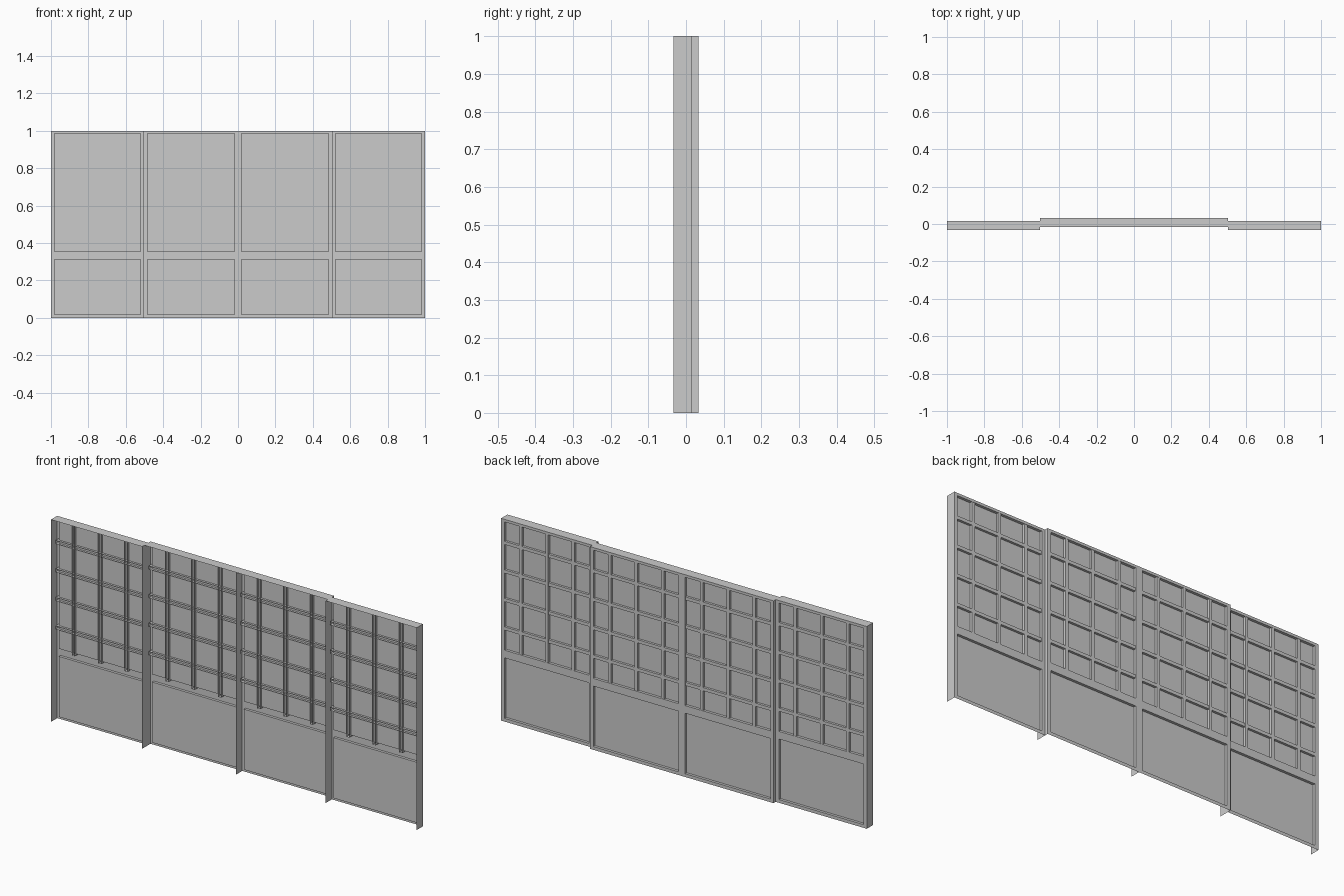
import bpy, bmesh

if "Cube" in bpy.data.objects:
    bpy.data.objects.remove(bpy.data.objects["Cube"])

DEPTH, RECESS, BAR_DEPTH = 0.049, 0.013, 0.025
STILE, BAR = 0.018, 0.016
ZS = [0.0, 0.016, 0.315, 0.353, 0.987, 1.0]


def finish(bm, name):
    bmesh.ops.remove_doubles(bm, verts=bm.verts, dist=1e-5)
    bmesh.ops.recalc_face_normals(bm, faces=bm.faces)
    me = bpy.data.meshes.new(name)
    bm.to_mesh(me)
    bm.free()
    ob = bpy.data.objects.new(name, me)
    bpy.context.collection.objects.link(ob)


def face(bm, *pts):
    bm.faces.new([bm.verts.new(p) for p in pts])


def back_quad(bm, xa, xb, za, zb, y):
    face(bm, (xb, y, za), (xa, y, za), (xa, y, zb), (xb, y, zb))


def walls(bm, xa, xb, za, zb, ya, yb, bottom=True):
    c = [(xa, za), (xa, zb), (xb, zb), (xb, za)]
    for k in range(4 if bottom else 3):
        (x0, z0), (x1, z1) = c[k], c[(k + 1) % 4]
        face(bm, (x0, ya, z0), (x1, ya, z1), (x1, yb, z1), (x0, yb, z0))


def panel(tag, x0, x1, yb):
    # door shell: rear frame with two recessed panes, open at front and bottom
    bm = bmesh.new()
    xs = [x0, x0 + STILE, x1 - STILE, x1]
    for i in range(3):
        for j in range(5):
            cell = (xs[i], xs[i + 1], ZS[j], ZS[j + 1])
            if i == 1 and j in (1, 3):
                back_quad(bm, *cell, yb - RECESS)
                walls(bm, *cell, yb - RECESS, yb)
            else:
                back_quad(bm, *cell, yb)
    # outer sides follow the frame divisions
    walls(bm, x0, x1, 0, 1, yb - DEPTH, yb, bottom=False)
    finish(bm, "door_panel_" + tag)

    # lattice bars, hollow at the front, passing through the upper pane
    bm = bmesh.new()
    mid, h = (x0 + x1) / 2, BAR / 2
    bars = [(mid + k * 0.144 - h, mid + k * 0.144 + h, ZS[3] - 0.008, ZS[4] + 0.006)
            for k in (-1, 0, 1)]
    bars += [(x0 + 0.008, x1 - 0.008, 0.671 + k * 0.141 - h, 0.671 + k * 0.141 + h)
             for k in (-1.5, -0.5, 0.5, 1.5)]
    for n, b in enumerate(bars):
        y = yb - (0.001 if n < 3 else 0.0015)
        back_quad(bm, *b, y)
        walls(bm, *b, yb - BAR_DEPTH, y)
    finish(bm, "lattice_bars_" + tag)


# outer doors run on the front track, inner doors on the rear track
panel("outer_left", -1.0, -0.502, 0.016)
panel("inner_left", -0.502, 0.0, 0.033)
panel("inner_right", 0.0, 0.502, 0.033)
panel("outer_right", 0.502, 1.0, 0.016)
